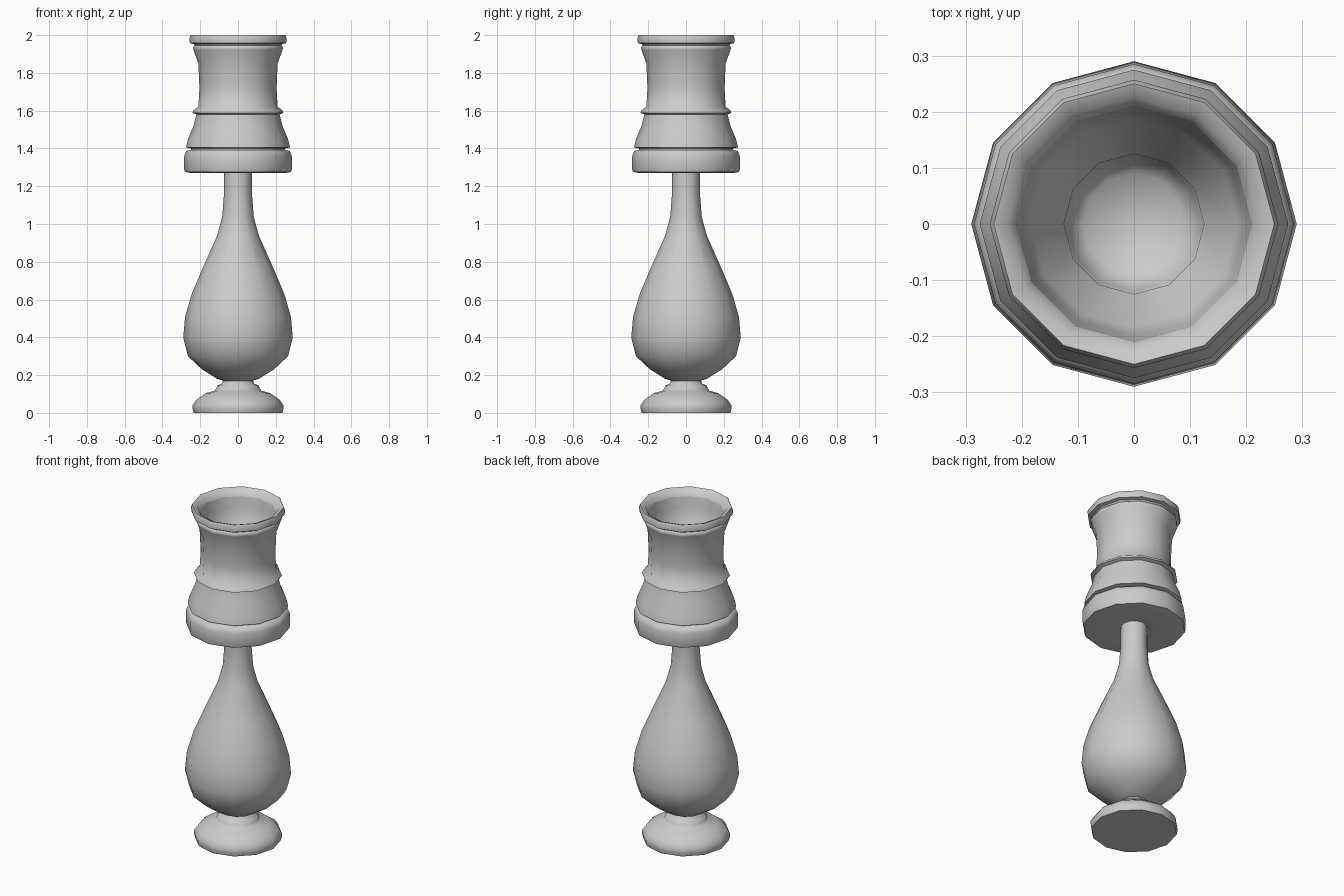
import bpy
import bmesh
from math import cos, sin, pi, radians

SIDES = 12

default_cube = bpy.data.objects.get("Cube")
if default_cube:
    bpy.data.objects.remove(default_cube, do_unlink=True)


def make_material(name, colour):
    material = bpy.data.materials.new(name)
    material.use_nodes = True
    material.diffuse_color = colour
    shader = material.node_tree.nodes["Principled BSDF"]
    shader.inputs["Base Color"].default_value = colour
    shader.inputs["Roughness"].default_value = 0.6
    return material


def turn_part(name, profile, material, cap_start=False, cap_end=False):
    """Turn a (radius, height) profile around the z axis."""
    mesh = bpy.data.meshes.new(name)
    bm = bmesh.new()
    rings = []
    for radius, height in profile:
        ring = []
        for i in range(SIDES):
            angle = 2 * pi * i / SIDES
            ring.append(bm.verts.new((radius * cos(angle), radius * sin(angle), height)))
        rings.append(ring)
    for lower, upper in zip(rings, rings[1:]):
        for i in range(SIDES):
            j = (i + 1) % SIDES
            bm.faces.new((lower[i], lower[j], upper[j], upper[i]))
    if cap_start:
        bm.faces.new(list(reversed(rings[0])))
    if cap_end:
        bm.faces.new(rings[-1])
    bm.to_mesh(mesh)
    bm.free()
    part = bpy.data.objects.new(name, mesh)
    bpy.context.collection.objects.link(part)
    mesh.materials.append(material)

    # Smooth turned surface with crisp mouldings
    bpy.ops.object.select_all(action="DESELECT")
    part.select_set(True)
    bpy.context.view_layer.objects.active = part
    bpy.ops.object.shade_smooth_by_angle(angle=radians(62))
    return part


grey = make_material("plain grey", (0.6, 0.6, 0.6, 1))

# Round foot with a stepped top, narrowing to the waist
foot = [(.235, 0), (.24, .02), (.24, .04), (.22, .07), (.17, .105),
        (.125, .117), (.115, .13), (.11, .145), (.085, .155), (.08, .17)]
turn_part("foot", foot, grey, cap_start=True)

# Pear-shaped body rising into a slim neck
body = [(.08, .17), (.11, .18), (.19, .23), (.265, .3), (.29, .4),
        (.28, .51), (.245, .63), (.19, .76), (.11, .94), (.083, 1.04),
        (.075, 1.15), (.073, 1.28)]
turn_part("body", body, grey)

# Heavy collar under the socket
collar = [(.073, 1.28), (.12, 1.275), (.25, 1.27), (.28, 1.275), (.285, 1.29),
          (.285, 1.36), (.275, 1.385), (.25, 1.393), (.25, 1.4)]
turn_part("collar", collar, grey)

# Flared socket with a thin band, rim and hollow inside
socket = [(.25, 1.4), (.275, 1.405), (.265, 1.45), (.235, 1.52), (.22, 1.58),
          (.24, 1.588), (.235, 1.602), (.21, 1.62), (.204, 1.72), (.21, 1.85),
          (.235, 1.92), (.24, 1.935), (.23, 1.945), (.235, 1.953)]
turn_part("socket", socket, grey)

rim = [(.235, 1.953), (.255, 1.958), (.257, 1.985), (.25, 2), (.225, 1.99),
       (.21, 1.96)]
turn_part("rim", rim, grey)

hollow = [(.21, 1.96), (.2, 1.9), (.185, 1.8), (.125, 1.74), (.12, 1.66),
          (.09, 1.62)]
turn_part("hollow", hollow, grey, cap_end=True)
